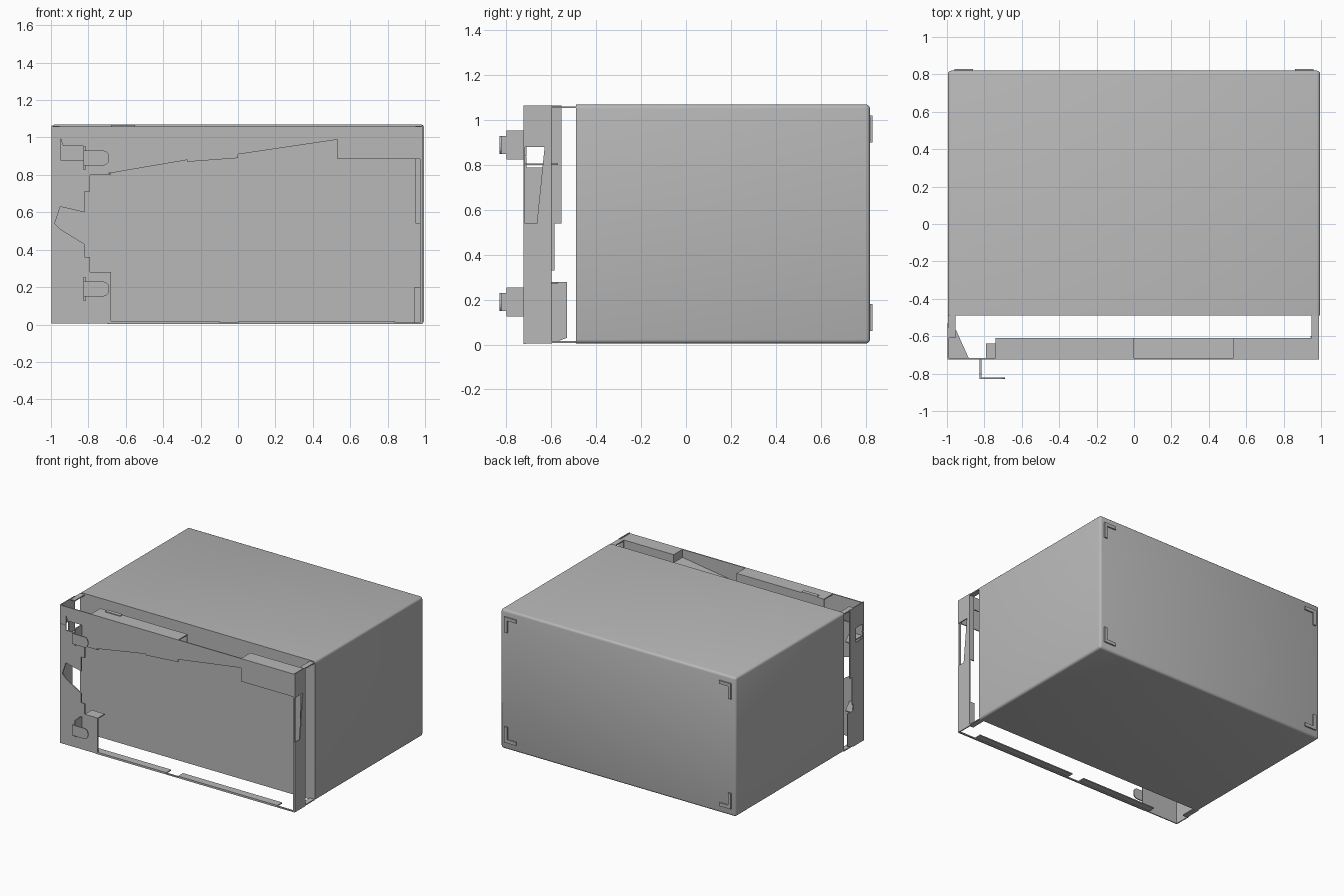
import bpy, bmesh, math
from mathutils import Vector

old = bpy.data.objects.get("Cube")
if old:
    bpy.data.objects.remove(old, do_unlink=True)

grey = bpy.data.materials.new("sheet_metal_grey")
grey.use_nodes = True
GREY = (0.48, 0.48, 0.48, 1)
grey.diffuse_color = GREY
grey.node_tree.nodes["Principled BSDF"].inputs["Base Color"].default_value = GREY

T = 0.008  # sheet thickness


def finish(name, bm):
    bmesh.ops.recalc_face_normals(bm, faces=bm.faces)
    mesh = bpy.data.meshes.new(name)
    bm.to_mesh(mesh)
    bm.free()
    obj = bpy.data.objects.new(name, mesh)
    bpy.context.collection.objects.link(obj)
    mesh.materials.append(grey)
    return obj


def sheet(name, axis, at, outline, depth=T):
    """Flat outline in the two other axes, thickened along the given axis."""
    bm = bmesh.new()
    verts = []
    for a, b in outline:
        co = [a, b]
        co.insert("xyz".index(axis), at)
        verts.append(bm.verts.new(co))
    face = bm.faces.new(verts)
    new = bmesh.ops.extrude_face_region(bm, geom=[face])["geom"]
    move = Vector([depth if c == axis else 0 for c in "xyz"])
    bmesh.ops.translate(bm, verts=[g for g in new if isinstance(g, bmesh.types.BMVert)], vec=move)
    return finish(name, bm)


def box(name, lo, hi):
    return sheet(name, "z", lo[2], [(lo[0], lo[1]), (hi[0], lo[1]), (hi[0], hi[1]), (lo[0], hi[1])], hi[2] - lo[2])


# Main housing, rounded everywhere except the front rim
FRONT, BACK, TOP = -0.49, 0.82, 1.07
housing = box("housing", (-0.995, FRONT, 0.005), (0.995, BACK, TOP))
bm = bmesh.new()
bm.from_mesh(housing.data)
edges = [e for e in bm.edges if any(v.co.y > 0 for v in e.verts)]
bmesh.ops.bevel(bm, geom=edges, offset=0.018, segments=3, profile=0.5, affect="EDGES")
bm.to_mesh(housing.data)
bm.free()
bpy.context.view_layer.objects.active = housing
housing.select_set(True)
bpy.ops.object.shade_smooth_by_angle(angle=math.radians(35))

# Corner feet on the back
for sx in (-1, 1):
    for low, sz in ((0.06, 1), (1.02, -1)):
        ox = 0.96 * sx
        pts = [(0, 0), (0.1, 0), (0.1, 0.025), (0.025, 0.025), (0.025, 0.12), (0, 0.12)]
        sheet("back_foot", "y", BACK - 0.002, [(ox - sx * a, low + sz * b) for a, b in pts], 0.012)

# Front frame: hinge side and sloping top band, with a thin slit leading to the window
PANEL = -0.725
sheet("front_frame", "y", PANEL, [
    (-0.995, 0.005), (-0.68, 0.005), (-0.68, 0.28), (-0.79, 0.28), (-0.79, 0.36),
    (-0.82, 0.36), (-0.82, 0.43), (-0.95, 0.51), (-0.98, 0.54), (-0.95, 0.63),
    (-0.82, 0.6), (-0.82, 0.71), (-0.79, 0.71), (-0.79, 0.8), (-0.68, 0.81),
    (-0.27, 0.88), (-0.27, 0.87), (0, 0.89), (0, 0.91), (0.54, 0.99),
    (0.54, 0.885), (0.985, 0.885), (0.985, 1.06), (-0.995, 1.06),
    (-0.995, 0.92), (-0.95, 0.92), (-0.95, 1.0), (-0.935, 0.955), (-0.82, 0.955),
    (-0.82, 0.88), (-0.95, 0.88), (-0.95, 0.919), (-0.995, 0.919)])

# Top flanges with turned-down back lips, and the sloping shelf between them
for x0, x1 in ((-0.74, 0.0), (0.54, 0.98)):
    box("top_flange", (x0, PANEL, 1.052), (x1, -0.61, 1.06))
    box("flange_lip", (x0, -0.618, 0.96), (x1, -0.61, 1.06))
sheet("sloping_shelf", "y", PANEL, [(0, 0.91), (0.54, 0.99), (0.54, 1.0), (0, 0.92)], 0.115)
box("flange_end", (0.532, PANEL, 0.885), (0.54, -0.61, 1.06))
box("flange_step", (-0.68, -0.64, 1.058), (-0.55, -0.61, 1.066))

# Bottom edge lip and its two strips
box("bottom_lip", (-0.7, PANEL, 0.003), (0.985, PANEL + 0.012, 0.012))
for x0, x1 in ((-0.74, -0.1), (0.0, 0.84)):
    box("bottom_strip", (x0, PANEL, 0.01), (x1, -0.665, 0.018))

# Hinge-side wall, stepped along its back edge, with a slit leading to the window
sheet("hinge_side_wall", "x", -0.998, [
    (PANEL, 0.005), (-0.6, 0.005), (-0.53, 0.03), (-0.53, 0.28), (-0.6, 0.28),
    (-0.6, 0.33), (-0.585, 0.33), (-0.585, 0.54), (-0.555, 0.54), (-0.555, 1.065),
    (PANEL, 1.065), (PANEL, 0.84), (-0.71, 0.84), (-0.71, 0.9), (-0.63, 0.9),
    (-0.63, 0.79), (-0.71, 0.79), (-0.71, 0.839), (PANEL, 0.839)])

# Latch-side wall with a slanted notch at the front
sheet("latch_side_wall", "x", 0.982, [
    (PANEL, 0.005), (-0.6, 0.005), (-0.6, 1.065), (PANEL, 1.065),
    (PANEL, 0.88), (-0.63, 0.88), (-0.665, 0.54), (PANEL, 0.54)])
box("latch_front_edge", (0.972, PANEL, 0.005), (0.988, PANEL + T, 0.885))
box("latch_back_strip", (0.95, -0.608, 0.54), (0.99, -0.6, 1.06))
box("latch_foot", (0.945, -0.608, 0.01), (0.985, -0.6, 0.2))

# Corner tabs that tie the frame to the housing
for x0 in (-0.995, 0.95):
    for z0 in (0.008, 1.054):
        box("corner_tab", (x0, -0.61, z0), (x0 + 0.04, FRONT, z0 + T))

# Hinges, with stiffening shelves and gussets behind them
for z in (0.19, 0.89):
    box("hinge_arm", (-0.825, -0.8, z - 0.065), (-0.815, PANEL, z + 0.065))
    box("hinge_neck", (-0.825, -0.828, z - 0.04), (-0.815, -0.8, z + 0.04))
    tip = [(-0.825, z + 0.04), (-0.825, z - 0.04)]
    for cz, start in ((z - 0.01, -90), (z + 0.01, 0)):
        for i in range(4):
            a = math.radians(start + 30 * i)
            tip.append((-0.72 + 0.03 * math.cos(a), cz + 0.03 * math.sin(a)))
    sheet("hinge_plate", "y", -0.83, tip)
for z in (0.272, 0.8):
    box("hinge_shelf", (-0.79, PANEL, z), (-0.68, -0.64, z + T))
    sheet("hinge_gusset", "z", z, [(-0.99, PANEL), (-0.88, PANEL), (-0.95, -0.57), (-0.99, -0.57)])
